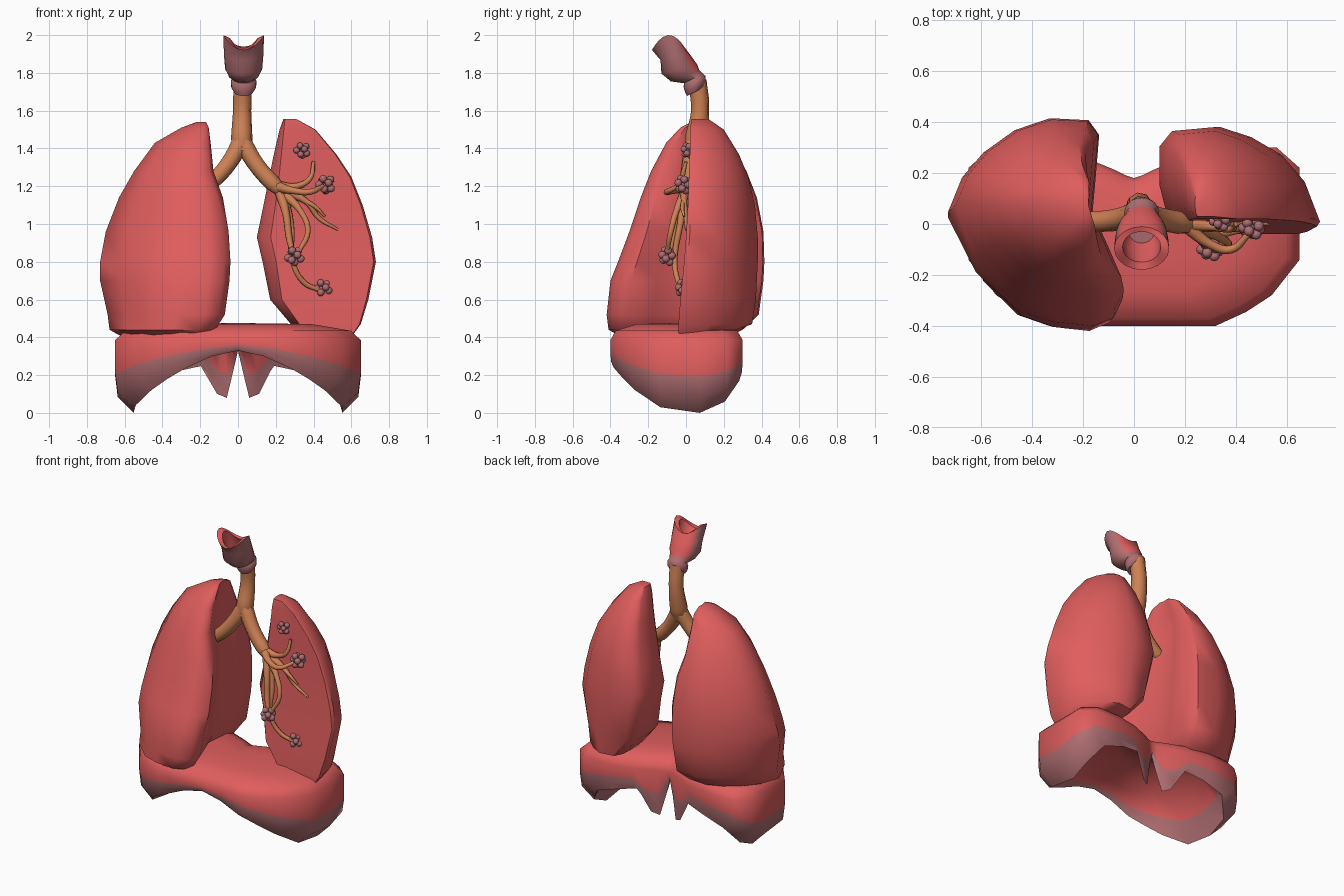
import bpy, bmesh, math, random
from mathutils import Vector

if "Cube" in bpy.data.objects:
    bpy.data.objects.remove(bpy.data.objects["Cube"])

random.seed(4)


def material(name, rgb):
    m = bpy.data.materials.new(name)
    m.diffuse_color = (*rgb, 1)
    m.use_nodes = True
    m.node_tree.nodes["Principled BSDF"].inputs["Base Color"].default_value = m.diffuse_color
    return m


RED = material("tissue red", (0.74, 0.11, 0.11))
MAUVE = material("cartilage mauve", (0.43, 0.155, 0.165))
ORANGE = material("airway orange", (0.62, 0.22, 0.09))


def finish(ob, angle):
    bpy.ops.object.select_all(action='DESELECT')
    ob.select_set(True)
    bpy.context.view_layer.objects.active = ob
    bpy.ops.object.shade_smooth_by_angle(angle=math.radians(angle))


def loft(name, rings, mats, rule=None, angle=50):
    """Join closed rings of points; rule(row, column) picks the material."""
    bm = bmesh.new()
    rows = [[bm.verts.new(p) for p in r] for r in rings]
    n = len(rows[0])
    for i in range(len(rows) - 1):
        for j in range(n):
            k = (j + 1) % n
            f = bm.faces.new((rows[i][j], rows[i][k], rows[i + 1][k], rows[i + 1][j]))
            if rule:
                f.material_index = rule(i, j)
    bm.faces.new(rows[0][::-1])
    bm.faces.new(rows[-1])
    bmesh.ops.recalc_face_normals(bm, faces=bm.faces)
    me = bpy.data.meshes.new(name)
    bm.to_mesh(me)
    bm.free()
    for m in mats:
        me.materials.append(m)
    ob = bpy.data.objects.new(name, me)
    bpy.context.collection.objects.link(ob)
    finish(ob, angle)
    return ob


# Whole lung: (z, lateral x, medial x, front y, back y)
levels = [(.395, -.60, -.20, -.33, .20), (.44, -.68, -.12, -.41, .30),
          (.52, -.69, -.07, -.42, .385), (.70, -.73, -.045, -.40, .41),
          (.80, -.73, -.04, -.36, .415), (.96, -.70, -.05, -.30, .41),
          (1.14, -.63, -.08, -.24, .375), (1.28, -.55, -.13, -.185, .32),
          (1.43, -.44, -.145, -.105, .24), (1.51, -.30, -.155, -.03, .18),
          (1.54, -.22, -.17, .03, .12)]
section = [(0, -.74), (.05, -.92), (.17, -1), (.4, -.96), (.6, -.85), (.84, -.48),
           (1, .05), (.92, .4), (.8, .65), (.62, .88), (.42, 1), (.2, .98),
           (.14, .83), (.16, .4), (.18, 0), (.08, -.4)]
loft("whole_lung", [[(m + (l - m) * u, (f + b) / 2 + (b - f) / 2 * v, z)
                     for u, v in section] for z, l, m, f, b in levels], [RED])

# Opened lung, back half only: (z, medial x, lateral x, cut y, back y)
levels = [(.415, .44, .61, -.04, .20), (.47, .28, .65, -.04, .35),
          (.60, .17, .69, -.03, .37), (.80, .13, .73, -.01, .38),
          (.93, .10, .71, 0, .38), (1.10, .135, .66, .01, .365),
          (1.25, .165, .60, .015, .33), (1.37, .19, .52, .02, .28),
          (1.50, .22, .41, .02, .20), (1.555, .24, .31, .03, .12)]
section = [(.12, 0), (.04, .15), (0, .4), (0, .8), (.08, .96), (.35, 1), (.55, .9),
           (.75, .72), (.9, .45), (1, .05), (.98, 0)]
loft("opened_lung", [[(m + (l - m) * u, f + (b - f) * v, z)
                      for u, v in section] for z, m, l, f, b in levels], [RED])

# Diaphragm: half outline (x, y, rim z), with the two hanging legs at the back notch
half = [(0, -.40, .33), (.16, -.40, .30), (.32, -.40, .24), (.44, -.345, .18),
        (.54, -.28, .12), (.65, -.14, .03), (.65, .08, 0), (.65, .22, .06),
        (.56, .30, .17), (.38, .30, .22), (.22, .27, .25), (.13, .235, .10),
        (.07, .21, .08), (.03, .19, .22), (0, .18, .33)]
outline = half + [(-x, y, z) for x, y, z in half[-2:0:-1]]
CY = -.06


def ring(sx, sy, height):
    return [(x * sx, CY + (y - CY) * sy, height(r)) for x, y, r in outline]


rings = [ring(.1, .1, lambda r: .475), ring(.6, .6, lambda r: .47),
         ring(.92, .92, lambda r: .435), ring(1, 1, lambda r: .385),
         ring(1, 1, lambda r: r + (.385 - r) * .5),
         ring(.98, .99, lambda r: r + (.385 - r) * .22),
         ring(.85, .95, lambda r: r),
         ring(.78, .88, lambda r: r + (.36 - r) * .45),
         ring(.6, .7, lambda r: .36), ring(.1, .1, lambda r: .41)]
loft("diaphragm", rings, [RED, MAUVE], lambda i, j: int(4 <= i <= 6))

# Larynx: tilted rings (centre y, z, x radius, y radius, tilt, raise at the sides)
N = 20
spec = [(.05, 1.70, .05, .045, .5, 0), (.05, 1.725, .066, .055, .5, 0),
        (.045, 1.755, .068, .058, .5, 0), (.04, 1.77, .058, .05, .5, 0),
        (-.005, 1.785, .08, .075, .4, 0), (-.035, 1.82, .098, .095, .25, 0),
        (-.055, 1.88, .104, .08, .15, .01), (-.095, 1.93, .108, .085, .1, .07),
        (-.09, 1.925, .075, .06, .1, .06), (-.055, 1.87, .07, .055, .1, 0),
        (-.03, 1.82, .05, .045, .1, 0)]
rings = []
for cy, cz, rx, ry, tilt, lift in spec:
    r = []
    for k in range(N):
        c, s = math.cos(k * math.tau / N), math.sin(k * math.tau / N)
        r.append((.03 + rx * c, cy + ry * s, cz + tilt * ry * s + lift * c * c))
    rings.append(r)
# inside and the back strip are red
loft("larynx", rings, [MAUVE, RED],
     lambda i, j: int(i >= 7 or (i >= 4 and 2 <= j <= 7)))


def tube(name, pts):
    """Smooth tapered airway through (x, y, z, radius) points."""
    cu = bpy.data.curves.new(name, 'CURVE')
    cu.dimensions = '3D'
    cu.bevel_depth = 1
    cu.bevel_resolution = 2
    cu.resolution_u = 5
    cu.use_fill_caps = True
    sp = cu.splines.new('BEZIER')
    sp.bezier_points.add(len(pts) - 1)
    for bp, (x, y, z, r) in zip(sp.bezier_points, pts):
        bp.co = (x, y, z)
        bp.radius = r
        bp.handle_left_type = bp.handle_right_type = 'AUTO'
    cu.materials.append(ORANGE)
    ob = bpy.data.objects.new(name, cu)
    bpy.context.collection.objects.link(ob)
    bpy.ops.object.select_all(action='DESELECT')
    ob.select_set(True)
    bpy.context.view_layer.objects.active = ob
    bpy.ops.object.convert(target='MESH')
    finish(bpy.context.object, 60)


# Windpipe and its branches
tube("trachea", [(.025, .06, 1.76, .05), (.022, .075, 1.60, .049),
                 (.02, .05, 1.45, .058), (.02, .035, 1.38, .045)])
tube("closed_side_bronchus", [(.02, .045, 1.44, .05), (-.05, .02, 1.32, .045),
                              (-.13, .01, 1.23, .042), (-.24, .01, 1.15, .04)])
tube("open_side_bronchus", [(.02, .045, 1.44, .05), (.10, .02, 1.31, .045),
                            (.18, .005, 1.22, .045), (.25, -.01, 1.16, .028)])
branches = [
    [(.20, 0, 1.20, .03), (.31, -.01, 1.20, .017), (.38, -.02, 1.24, .014), (.40, 0, 1.33, .009)],
    [(.20, 0, 1.20, .03), (.30, -.08, 1.175, .018), (.38, -.10, 1.17, .016), (.45, -.04, 1.20, .012)],
    [(.22, 0, 1.18, .03), (.36, -.01, 1.12, .016), (.43, 0, 1.03, .012), (.53, 0, .97, .006)],
    [(.34, -.01, 1.13, .014), (.41, -.02, 1.09, .011), (.46, -.01, 1.04, .006)],
    [(.23, 0, 1.17, .03), (.33, -.05, 1.07, .017), (.37, -.08, .96, .015), (.32, -.10, .85, .012)],
    [(.22, 0, 1.18, .03), (.255, -.05, 1.05, .02), (.27, -.07, .93, .018), (.29, -.09, .84, .013)],
    [(.23, 0, 1.17, .028), (.28, -.03, 1.0, .017), (.29, -.06, .80, .015),
     (.35, -.04, .69, .014), (.43, -.02, .65, .012)]]
for i, b in enumerate(branches):
    tube(f"airway_branch_{i + 1}", b)

# Air sac clusters
for i, (c, R) in enumerate([((.34, .01, 1.39), .03), ((.465, -.015, 1.21), .036),
                            ((.30, -.10, .83), .036), ((.45, -.015, .66), .034)]):
    bm = bmesh.new()
    for k in range(9):
        a = k * 2.4 + random.uniform(-.2, .2)
        h = 1 - 2 * (k + .5) / 9
        w = math.sqrt(1 - h * h)
        s = bmesh.ops.create_icosphere(bm, subdivisions=2, radius=R * .58)
        off = Vector((w * math.cos(a), .8 * h, w * math.sin(a))) * R
        bmesh.ops.translate(bm, verts=s["verts"], vec=Vector(c) + off)
    me = bpy.data.meshes.new("air_sacs")
    bm.to_mesh(me)
    bm.free()
    me.materials.append(MAUVE)
    ob = bpy.data.objects.new(f"air_sacs_{i + 1}", me)
    bpy.context.collection.objects.link(ob)
    finish(ob, 60)
